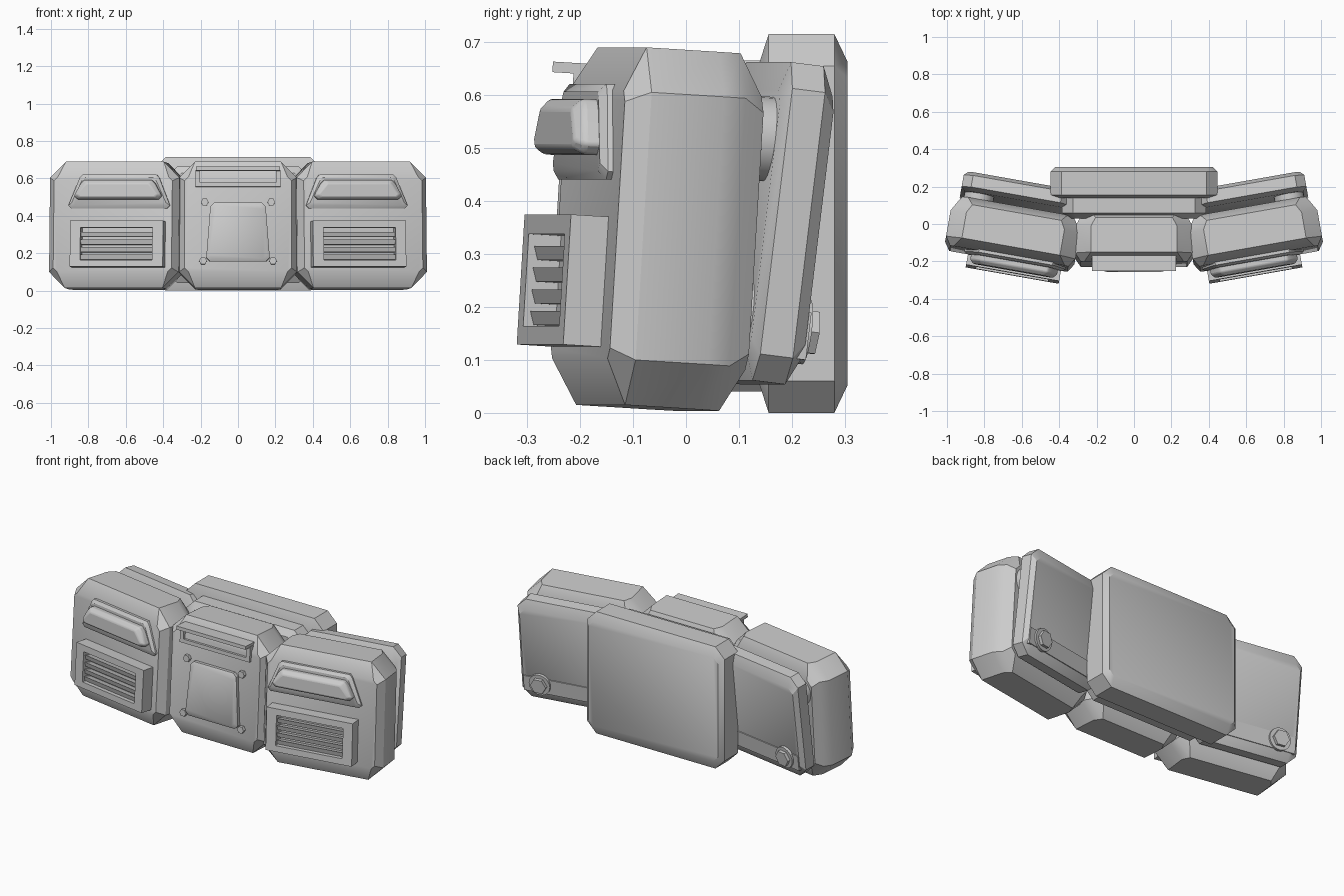
import bpy, bmesh
from math import radians, cos, sin, pi
from mathutils import Matrix, Vector

if "Cube" in bpy.data.objects:
    bpy.data.objects.remove(bpy.data.objects["Cube"], do_unlink=True)

grey = bpy.data.materials.new("plain grey")
grey.use_nodes = True
grey.diffuse_color = (0.6, 0.6, 0.6, 1)
grey.node_tree.nodes["Principled BSDF"].inputs["Base Color"].default_value = (0.6, 0.6, 0.6, 1)


def place(x, y, z, yaw=0, tilt=0, side=1):
    """Frame of a module: yaw, lean back, then mirror for the right side."""
    return (Matrix.Diagonal((side, 1, 1, 1)) @ Matrix.Translation((x, y, z))
            @ Matrix.Rotation(radians(yaw), 4, 'Z') @ Matrix.Rotation(radians(-tilt), 4, 'X'))


def octagon(u0, u1, w0, w1, c, t=0):
    """Rectangle with cut corners; t narrows the top edge."""
    return [(u0 + c, w0), (u1 - c, w0), (u1, w0 + c), (u1 - t, w1 - c),
            (u1 - t - c, w1), (u0 + t + c, w1), (u0 + t, w1 - c), (u0, w0 + c)]


def ring(u, w, r, n):
    return [(u + r * cos(2 * pi * i / n), w + r * sin(2 * pi * i / n)) for i in range(n)]


def loft(name, frame, sections, bevel=0):
    """Skin a row of outlines, each given as (depth, points)."""
    bm = bmesh.new()
    rows = [[bm.verts.new(frame @ Vector((u, v, w))) for u, w in pts] for v, pts in sections]
    for a, b in zip(rows, rows[1:]):
        for i in range(len(a)):
            j = (i + 1) % len(a)
            bm.faces.new((a[i], a[j], b[j], b[i]))
    bm.faces.new(rows[0])
    bm.faces.new(rows[-1])
    bmesh.ops.recalc_face_normals(bm, faces=bm.faces)
    mesh = bpy.data.meshes.new(name)
    bm.to_mesh(mesh)
    bm.free()
    mesh.materials.append(grey)
    obj = bpy.data.objects.new(name, mesh)
    bpy.context.collection.objects.link(obj)
    if bevel:
        mod = obj.modifiers.new("soft edges", 'BEVEL')
        mod.width, mod.segments = bevel, 2
    bpy.ops.object.select_all(action='DESELECT')
    obj.select_set(True)
    bpy.context.view_layer.objects.active = obj
    bpy.ops.object.shade_smooth_by_angle()
    return obj


def block(name, frame, u0, u1, v0, v1, w0, w1, bevel=0):
    pts = [(u0, w0), (u1, w0), (u1, w1), (u0, w1)]
    return loft(name, frame, [(v0, pts), (v1, pts)], bevel)


def disc(name, frame, u, w, r, v0, v1, n=24):
    return loft(name, frame, [(v0, ring(u, w, r, n)), (v1, ring(u, w, r, n))])


def housing(name, frame, u0, u1, h):
    """Main body with cut corners and chamfered front and back."""
    def cut(du, dw, c):
        return octagon(u0 + du, u1 - du, -h + dw, h - dw, c)
    loft(name, frame, [(-0.135, cut(0.03, 0.085, 0.02)), (-0.09, cut(0, 0, 0.085)),
                       (0.05, cut(0, 0, 0.085)), (0.095, cut(0.025, 0, 0.085)),
                       (0.135, cut(0.05, 0.08, 0.03))])


# Middle body
mid = place(0, -0.08, 0.347, 0, 3.5)
housing("middle_body", mid, -0.315, 0.315, 0.338)

# Raised square panel with four corner bolts
loft("middle_panel", mid, [(-0.13, octagon(-0.17, 0.17, -0.2, 0.115, 0.02, 0.022)),
                           (-0.155, octagon(-0.17, 0.17, -0.2, 0.115, 0.02, 0.022)),
                           (-0.165, octagon(-0.155, 0.155, -0.185, 0.1, 0.02, 0.02))])
for s in (-1, 1):
    for u, w in ((0.187, -0.197), (0.178, 0.118)):
        disc("panel_bolt", mid, s * u, w, 0.021, -0.155, -0.12, 6)

# Visor slot near the top
block("visor_top", mid, -0.225, 0.225, -0.19, -0.08, 0.285, 0.305)
block("visor_sill", mid, -0.215, 0.215, -0.15, -0.1, 0.2, 0.222)
for s in (-1, 1):
    block("visor_cheek", mid, s * 0.215 - 0.012, s * 0.215 + 0.012, -0.15, -0.08, 0.2, 0.29)

# Connector between the middle body and the back pack
flat = place(0, 0, 0.35)
loft("connector", flat, [(0.03, octagon(-0.35, 0.35, -0.27, 0.28, 0.05)),
                         (0.06, octagon(-0.385, 0.385, -0.31, 0.315, 0.06)),
                         (0.19, octagon(-0.385, 0.385, -0.31, 0.315, 0.06))])

# Back pack
pack = place(0, 0.222, 0.3575)
loft("back_pack", pack, [(-0.083, octagon(-0.42, 0.42, -0.305, 0.305, 0.03)),
                         (-0.066, octagon(-0.447, 0.447, -0.3575, 0.3575, 0.06)),
                         (0.058, octagon(-0.447, 0.447, -0.3575, 0.3575, 0.06)),
                         (0.083, octagon(-0.42, 0.42, -0.305, 0.305, 0.03))])

for side, word in ((1, "left"), (-1, "right")):
    # Side body
    f = place(0.66, -0.05, 0.347, 10, 3.5, side)
    housing(word + "_body", f, -0.365, 0.337, 0.338)

    # Lamp on its tapered base
    base = octagon(-0.325, 0.226, 0.085, 0.265, 0.015, 0.06)
    loft(word + "_lamp_base", f, [(-0.07, base), (-0.145, base),
                                  (-0.158, octagon(-0.305, 0.206, 0.1, 0.25, 0.015, 0.055))])
    lens = octagon(-0.285, 0.19, 0.13, 0.235, 0.02, 0.035)
    loft(word + "_lamp", f, [(-0.12, lens), (-0.185, lens),
                             (-0.205, octagon(-0.265, 0.17, 0.142, 0.215, 0.015, 0.035))], 0.006)

    # Vent: frame bars, back wall and slanted slats
    block(word + "_vent_wall", f, -0.3, 0.205, -0.145, -0.06, -0.231, 0.015)
    block(word + "_vent_top", f, -0.3, 0.205, -0.207, -0.14, -0.022, 0.015)
    block(word + "_vent_bottom", f, -0.3, 0.205, -0.207, -0.14, -0.231, -0.196)
    block(word + "_vent_inner", f, -0.3, -0.242, -0.207, -0.14, -0.196, -0.022)
    block(word + "_vent_outer", f, 0.149, 0.205, -0.207, -0.14, -0.196, -0.022)
    for k in range(4):
        slat = f @ Matrix.Translation((-0.242, -0.195, -0.062 - 0.041 * k)) @ Matrix.Rotation(pi / 2, 4, 'Z')
        wedge = [(0, 0.018), (0.055, 0.006), (0.055, -0.008), (0.008, -0.008)]
        loft(word + "_vent_slat", slat, [(0, wedge), (-0.391, wedge)])

    # Rear wing plate, leaning further back
    g = place(0.64, 0.155, 0.355, 10, 7, side)
    loft(word + "_wing", g, [(-0.052, octagon(-0.28, 0.265, -0.25, 0.25, 0.03)),
                             (-0.035, octagon(-0.3, 0.285, -0.3, 0.305, 0.05)),
                             (0.028, octagon(-0.3, 0.285, -0.3, 0.305, 0.05)),
                             (0.052, octagon(-0.28, 0.265, -0.25, 0.25, 0.03))])
    block(word + "_wing_lower_plate", g, -0.26, 0.262, 0.04, 0.057, -0.25, -0.16)

    # Rear bolt with washer
    disc(word + "_washer", g, 0.165, -0.195, 0.062, 0.04, 0.068)
    disc(word + "_bolt", g, 0.165, -0.195, 0.046, 0.06, 0.086, 6)

    # Spacers between body and wing
    disc(word + "_upper_spacer", f, 0.2, 0.18, 0.08, 0.12, 0.2)
    disc(word + "_lower_spacer", f, 0.2, -0.15, 0.065, 0.1, 0.16)
